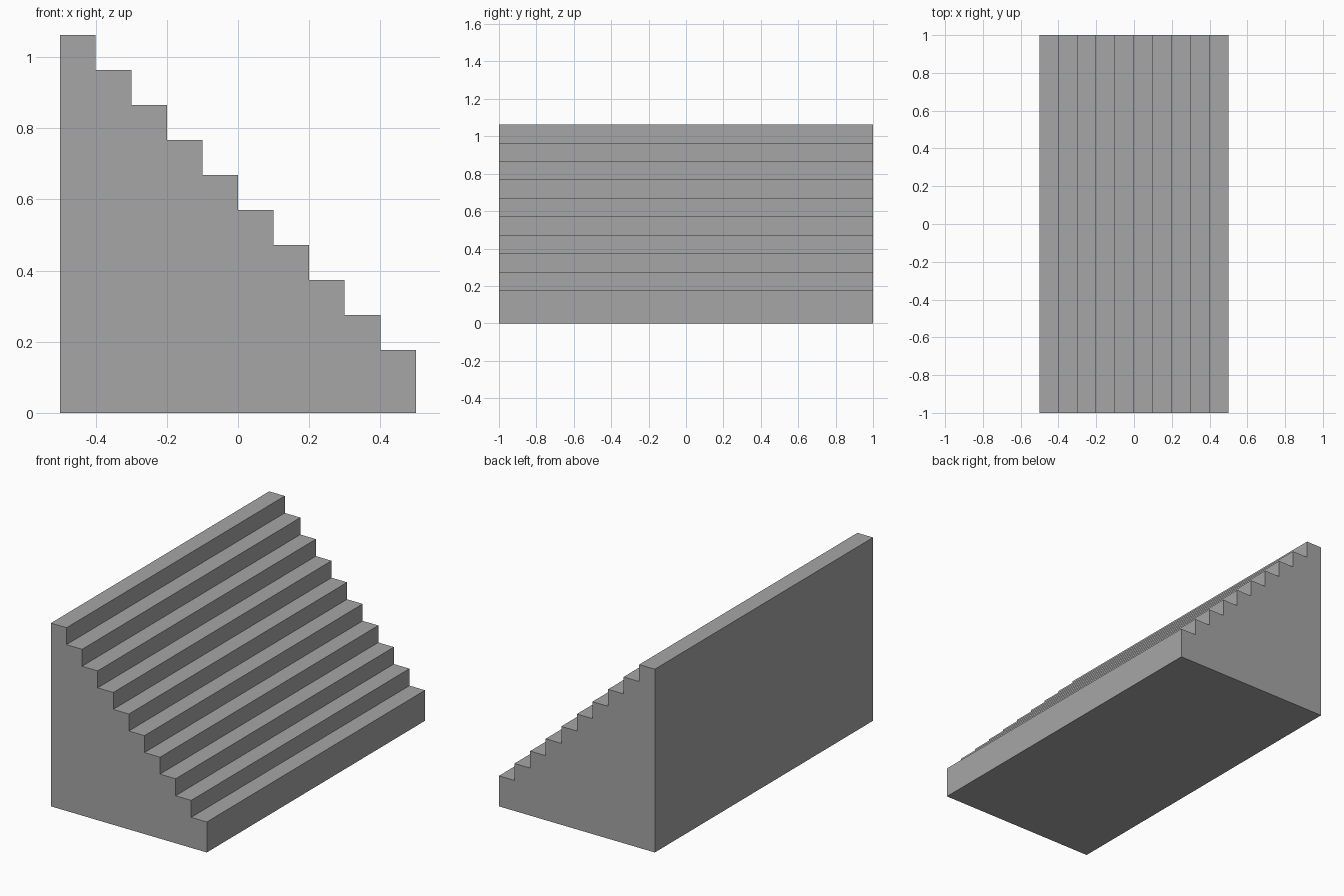
import bpy
import bmesh

cube = bpy.data.objects.get("Cube")
if cube:
    bpy.data.objects.remove(cube, do_unlink=True)

STEPS = 10
TREAD = 0.1
LOW, HIGH = 0.177, 1.063
RISE = (HIGH - LOW) / (STEPS - 1)

# Plain grey material
grey = bpy.data.materials.new("plain_grey")
grey.use_nodes = True
colour = (0.38, 0.38, 0.38, 1)
grey.diffuse_color = colour
grey.node_tree.nodes["Principled BSDF"].inputs["Base Color"].default_value = colour

# Stepped side profile, tallest step at -x
profile = [(0.5, 0), (-0.5, 0)]
for i in range(STEPS):
    x, z = -0.5 + i * TREAD, HIGH - i * RISE
    profile += [(x, z), (x + TREAD, z)]

# Extrude the profile along the width of the stairs
bm = bmesh.new()
side = bm.faces.new([bm.verts.new((x, -1, z)) for x, z in profile])
result = bmesh.ops.extrude_face_region(bm, geom=[side], use_keep_orig=True)
far_verts = [v for v in result["geom"] if isinstance(v, bmesh.types.BMVert)]
bmesh.ops.translate(bm, verts=far_verts, vec=(0, 2, 0))
bmesh.ops.recalc_face_normals(bm, faces=bm.faces[:])

mesh = bpy.data.meshes.new("staircase")
bm.to_mesh(mesh)
bm.free()
mesh.materials.append(grey)
stairs = bpy.data.objects.new("staircase", mesh)
bpy.context.collection.objects.link(stairs)
